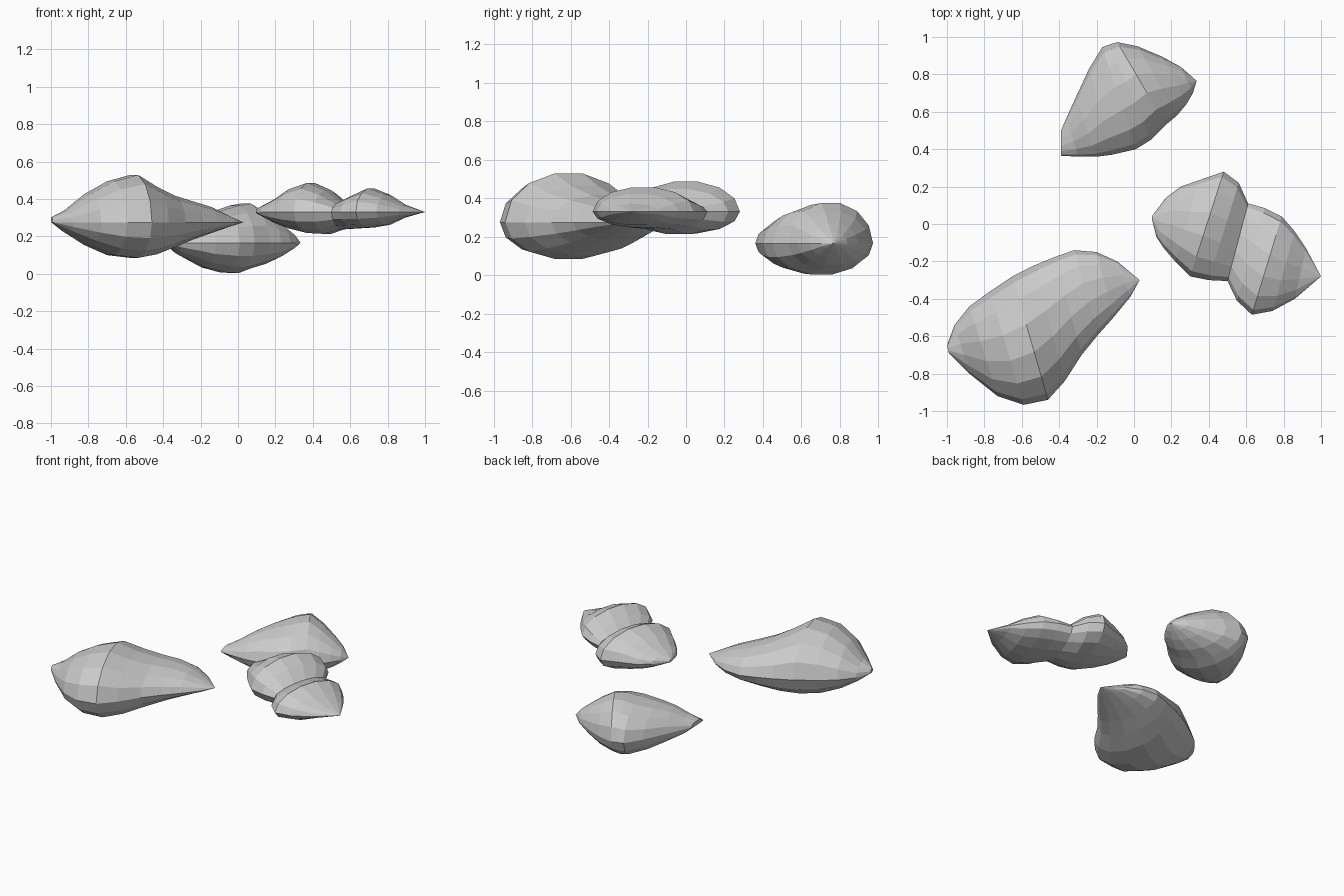
import bpy, bmesh, math

HALF = 7  # facets on each half of a cross-section


def rock(name, rim, stations):
    """Loft half-ellipse pairs; station = (back x, y, front x, y, top z, bottom z)."""
    bm = bmesh.new()
    rings = []
    for bx, by, fx, fy, top, bot in stations:
        ring = []
        for i in range(2 * HALF):
            a = math.pi * i / HALF
            t = (1 - math.cos(a)) / 2
            s = math.sin(a)
            z = rim + (s * (top - rim) if s > 0 else -s * (bot - rim))
            ring.append(bm.verts.new((bx + (fx - bx) * t, by + (fy - by) * t, z)))
        rings.append(ring)
    n = 2 * HALF
    for r, q in zip(rings, rings[1:]):
        for i in range(n):
            j = (i + 1) % n
            bm.faces.new((r[i], r[j], q[j], q[i]))
    bm.faces.new(rings[0])
    bm.faces.new(rings[-1])
    # close the pinched tips
    bmesh.ops.remove_doubles(bm, verts=bm.verts[:], dist=0.002)
    bmesh.ops.recalc_face_normals(bm, faces=bm.faces[:])
    mesh = bpy.data.meshes.new(name)
    bm.to_mesh(mesh)
    bm.free()
    obj = bpy.data.objects.new(name, mesh)
    bpy.context.collection.objects.link(obj)
    return obj


# Large rock, front left
rock("large_rock", 0.275, [
    (-1.0, -.65, -.99, -.69, .305, .275),
    (-.96, -.54, -.88, -.80, .34, .22),
    (-.88, -.44, -.73, -.92, .43, .15),
    (-.77, -.36, -.59, -.967, .50, .095),
    (-.65, -.28, -.46, -.94, .535, .08),
    (-.53, -.22, -.37, -.84, .47, .10),
    (-.42, -.175, -.28, -.70, .42, .14),
    (-.32, -.14, -.19, -.59, .39, .18),
    (-.20, -.15, -.11, -.50, .36, .215),
    (-.09, -.20, -.02, -.39, .31, .25),
    (.03, -.30, .03, -.30, .275, .275)])

# Small rock, at the back
rock("small_rock", 0.165, [
    (-.39, .50, -.39, .365, .19, .16),
    (-.36, .57, -.30, .36, .22, .11),
    (-.31, .68, -.20, .36, .27, .07),
    (-.24, .83, -.12, .37, .31, .03),
    (-.17, .945, .01, .40, .35, .004),
    (-.13, .96, .09, .45, .37, 0.0),
    (-.09, .972, .17, .53, .38, .025),
    (.02, .95, .23, .58, .33, .05),
    (.15, .895, .28, .64, .27, .09),
    (.25, .84, .315, .70, .22, .13),
    (.335, .765, .335, .765, .165, .165)])

# Double-humped rock, right
rock("double_rock", 0.33, [
    (.095, .04, .095, .03, .345, .325),
    (.17, .14, .12, -.07, .37, .30),
    (.25, .20, .16, -.13, .40, .27),
    (.35, .235, .22, -.20, .455, .24),
    (.48, .28, .30, -.28, .49, .215),
    (.56, .22, .40, -.30, .45, .21),
    (.61, .11, .50, -.305, .385, .235),
    (.70, .085, .55, -.41, .42, .24),
    (.79, .04, .63, -.485, .46, .245),
    (.86, -.04, .74, -.465, .425, .26),
    (.92, -.13, .86, -.40, .37, .30),
    (1.0, -.28, 1.0, -.28, .33, .33)])
